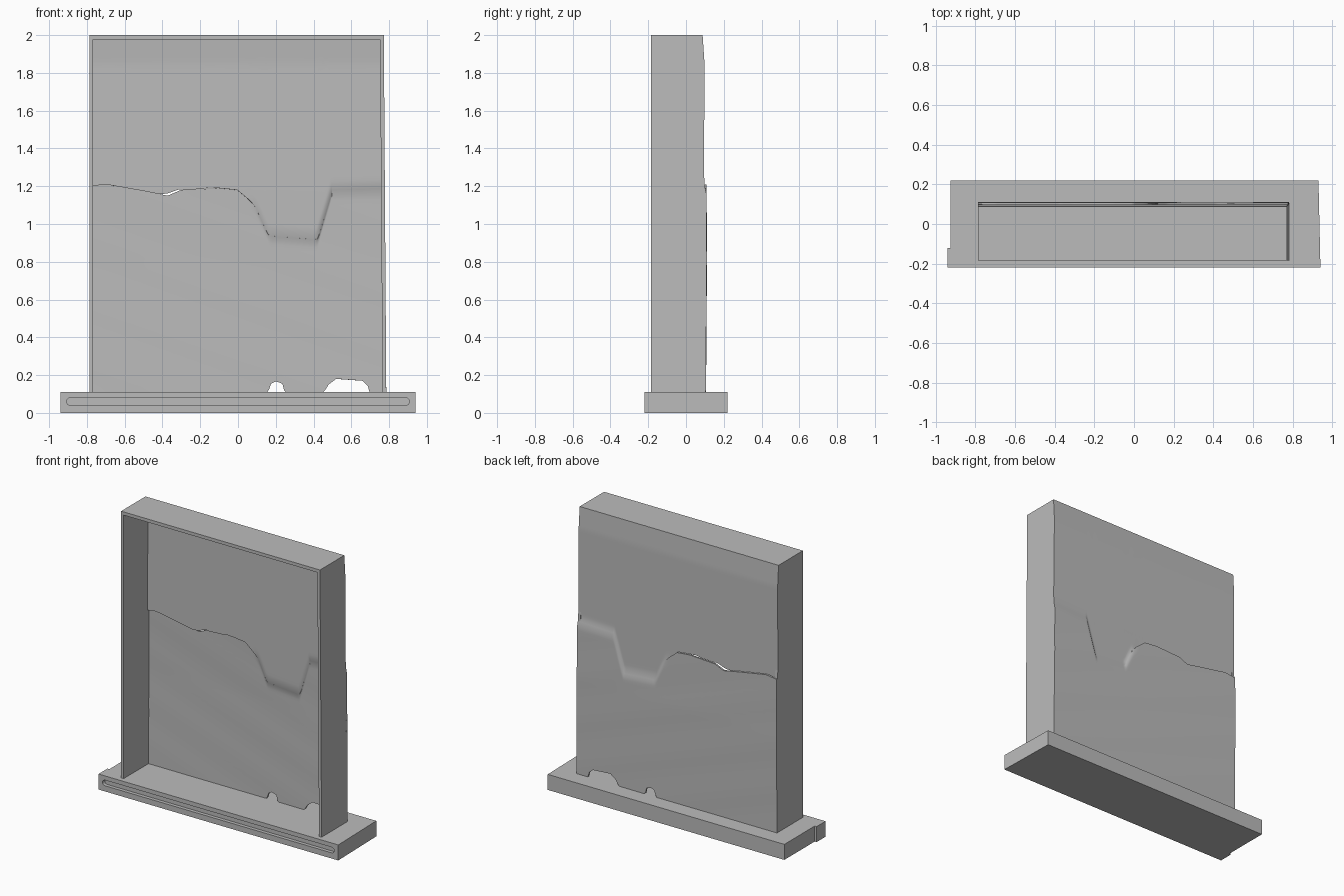
import bpy, bmesh, math

if "Cube" in bpy.data.objects:
    bpy.data.objects.remove(bpy.data.objects["Cube"], do_unlink=True)

grey = bpy.data.materials.new("plain_grey")
grey.use_nodes = True
COLOUR = (0.5, 0.5, 0.5, 1)
grey.diffuse_color = COLOUR
grey.node_tree.nodes["Principled BSDF"].inputs["Base Color"].default_value = COLOUR


def make(name, verts, faces, recalc=True):
    mesh = bpy.data.meshes.new(name)
    mesh.from_pydata(verts, [], faces)
    if recalc:
        bm = bmesh.new()
        bm.from_mesh(mesh)
        bmesh.ops.recalc_face_normals(bm, faces=bm.faces)
        bm.to_mesh(mesh)
        bm.free()
    mesh.materials.append(grey)
    obj = bpy.data.objects.new(name, mesh)
    bpy.context.collection.objects.link(obj)
    return obj


def prism(name, profile, place, a, b):
    """Extrude a 2D profile from a to b; place maps (u, v, depth) to xyz."""
    n = len(profile)
    verts = [place(u, v, d) for d in (a, b) for u, v in profile]
    faces = [list(range(n)), list(range(n, 2 * n))]
    faces += [[i, (i + 1) % n, (i + 1) % n + n, i + n] for i in range(n)]
    return make(name, verts, faces)


def interp(points, x):
    if x <= points[0][0]:
        return points[0][1]
    for (x0, y0), (x1, y1) in zip(points, points[1:]):
        if x <= x1:
            return y0 + (y1 - y0) * (x - x0) / (x1 - x0)
    return points[-1][1]


def smooth(t):
    t = min(max(t, 0), 1)
    return t * t * (3 - 2 * t)


LEFT, RIGHT, FLOOR, TOP, FRONT = -0.787, 0.785, 0.11, 2.0, -0.185
WALL = 0.02


def taper(z):
    return -0.013 * (z - FLOOR) / (TOP - FLOOR)


# Base slab with slightly wider front corners and a rounded slot
outline = [(-0.94, -0.22), (0.94, -0.22), (0.93, 0.22),
           (-0.925, 0.22), (-0.925, -0.12), (-0.94, -0.12)]
base = prism("base", outline, lambda u, v, d: (u, v, d), 0, FLOOR)

slot = []
for side in (1, -1):
    for k in range(9):
        a = math.radians(-90 + k * 22.5)
        slot.append((side * (0.888 + 0.02 * math.cos(a)), 0.06 + side * 0.02 * math.sin(a)))
cutter = prism("slot_cutter", slot, lambda u, v, d: (u, d, v), -0.3, -0.195)
cutter.hide_render = True
cutter.hide_set(True)
cut = base.modifiers.new("slot", "BOOLEAN")
cut.object = cutter
cut.solver = "EXACT"

# Side walls and top of the shallow open case
side = [(FRONT, FLOOR - 0.005), (0.102, FLOOR - 0.005), (0.104, 1.15), (0.092, 1.3),
        (0.094, 1.88), (0.086, TOP), (FRONT, TOP)]
prism("right_wall", side, lambda u, v, d: (d, u, v), LEFT, LEFT + WALL)
prism("left_wall", side, lambda u, v, d: (d + taper(v), u, v), RIGHT - WALL, RIGHT)
lid = [(FRONT, TOP - WALL - 0.003), (0.086, TOP - WALL - 0.003), (0.086, TOP), (FRONT, TOP)]
prism("top_wall", lid, lambda u, v, d: (d, u, v), LEFT, RIGHT + taper(TOP))

# Back panel: an upper and a lower sheet, cracked apart on one side
CRACK = [(-0.78, 1.20), (-0.7, 1.21), (-0.5, 1.175), (-0.37, 1.15), (-0.3, 1.18),
         (-0.1, 1.19), (0, 1.18), (0.06, 1.13), (0.1, 1.09), (0.13, 1.03),
         (0.17, 0.94), (0.42, 0.92), (0.5, 1.18), (0.78, 1.19)]
GAP = [(-0.41, 0), (-0.37, 0.012), (-0.31, 0.008), (-0.29, 0), (-0.18, 0), (-0.15, 0.006), (-0.1, 0)]
HOLES = [(0.16, FLOOR), (0.175, 0.155), (0.2, 0.167), (0.235, 0.155), (0.247, FLOOR),
         (0.455, FLOOR), (0.48, 0.15), (0.52, 0.18), (0.66, 0.17), (0.69, 0.14), (0.695, FLOOR)]
UPPER_DEPTH = [(1.2, 0.095), (1.85, 0.098), (TOP, 0.088)]
LOWER_DEPTH = [(FLOOR, 0.105), (0.8, 0.110), (1.2, 0.108)]


def depth(x, z, lower):
    step = smooth((interp(CRACK, x) + 0.04 - z) / 0.08)
    closed = smooth((x - 0.05) / 0.08)
    f = lower * (1 - closed) + step * closed
    ripple = 0.0012 * math.sin(9 * z + 2 * x) * math.sin(5 * x + 11 * z)
    return (1 - f) * interp(UPPER_DEPTH, z) + f * (interp(LOWER_DEPTH, z) + ripple)


def sheet(name, bottom, top, lower, cols=160, rows=36):
    verts = []
    for i in range(cols + 1):
        x = LEFT + (RIGHT - LEFT) * i / cols
        z0, z1 = bottom(x), top(x)
        for j in range(rows + 1):
            z = z0 + (z1 - z0) * j / rows
            verts.append((x + taper(z) * i / cols, depth(x, z, lower), z))
    r = rows + 1
    faces = [(i * r + j, (i + 1) * r + j, (i + 1) * r + j + 1, i * r + j + 1)
             for i in range(cols) for j in range(rows)]
    obj = make(name, verts, faces, recalc=False)
    solid = obj.modifiers.new("thickness", "SOLIDIFY")
    solid.thickness = 0.012
    solid.offset = 1
    bpy.ops.object.select_all(action="DESELECT")
    obj.select_set(True)
    bpy.context.view_layer.objects.active = obj
    bpy.ops.object.modifier_apply(modifier=solid.name)
    bpy.ops.object.shade_smooth_by_angle(angle=math.radians(35))


sheet("lower_back_panel", lambda x: interp(HOLES, x), lambda x: interp(CRACK, x), 1)
sheet("upper_back_panel", lambda x: interp(CRACK, x) + interp(GAP, x), lambda x: TOP, 0)
